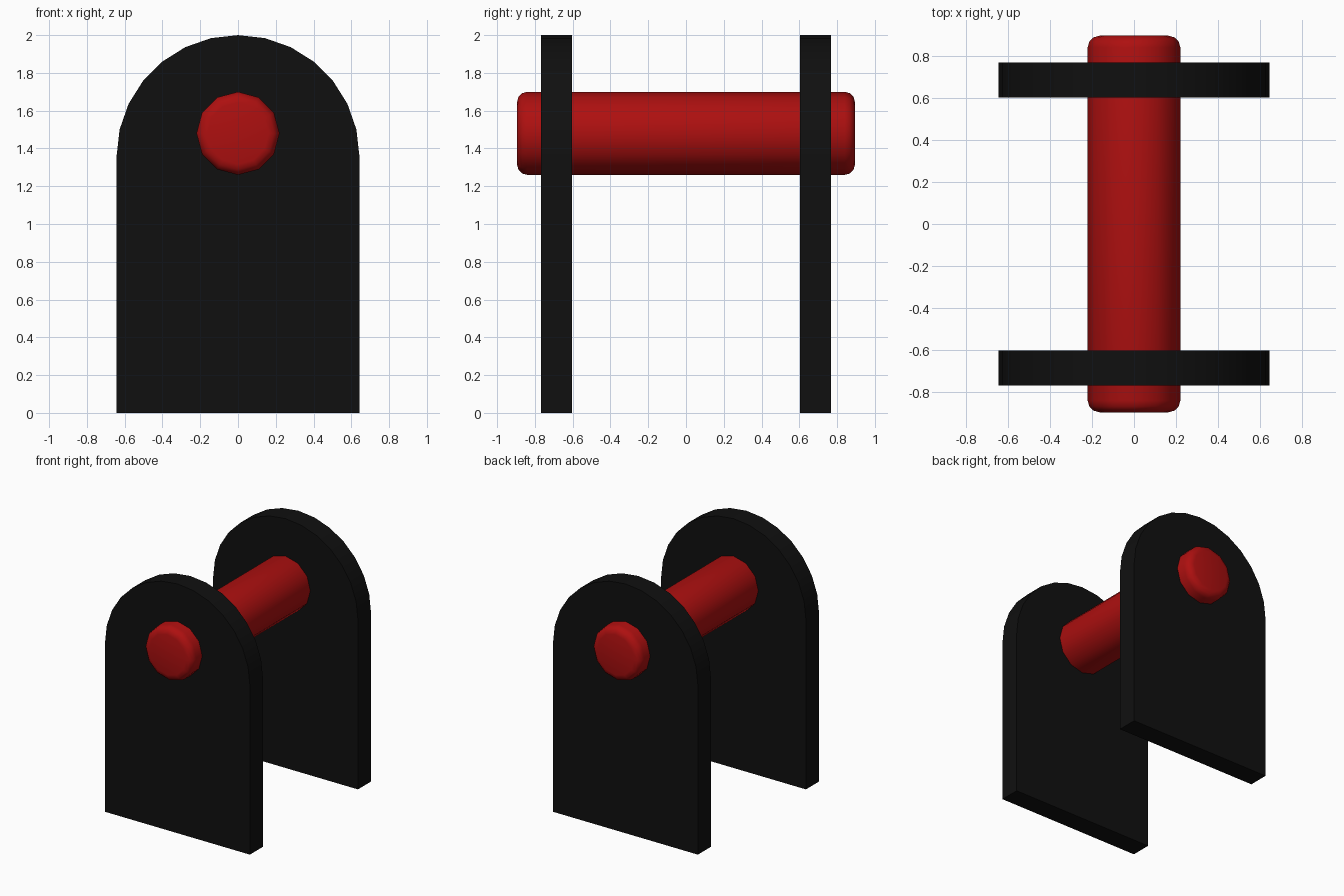
import bpy, bmesh
from math import sin, cos, pi, radians
from mathutils import Matrix

if "Cube" in bpy.data.objects:
    bpy.data.objects.remove(bpy.data.objects["Cube"], do_unlink=True)


def make_material(name, color):
    mat = bpy.data.materials.new(name)
    mat.use_nodes = True
    mat.diffuse_color = color
    mat.node_tree.nodes["Principled BSDF"].inputs["Base Color"].default_value = color
    return mat


def make_object(name, bm, mat):
    bmesh.ops.recalc_face_normals(bm, faces=bm.faces)
    mesh = bpy.data.meshes.new(name)
    bm.to_mesh(mesh)
    bm.free()
    mesh.materials.append(mat)
    obj = bpy.data.objects.new(name, mesh)
    bpy.context.collection.objects.link(obj)
    bpy.ops.object.select_all(action='DESELECT')
    obj.select_set(True)
    bpy.context.view_layer.objects.active = obj
    bpy.ops.object.shade_smooth_by_angle(angle=radians(40))
    return obj


black = make_material("black", (0.005, 0.005, 0.005, 1))
red = make_material("red", (0.42, 0.005, 0.005, 1))


# Upright plate: straight sides with a half-round top
def arched_plate(name, y, radius=0.643, thickness=0.165, segments=14):
    spring = 2 - radius
    outline = [(-radius, 0), (radius, 0)]
    for i in range(segments + 1):
        a = pi * i / segments
        outline.append((radius * cos(a), spring + radius * sin(a)))
    bm = bmesh.new()
    face = bm.faces.new([bm.verts.new((x, y - thickness / 2, z)) for x, z in outline])
    ext = bmesh.ops.extrude_face_region(bm, geom=[face], use_keep_orig=True)
    moved = [g for g in ext["geom"] if isinstance(g, bmesh.types.BMVert)]
    bmesh.ops.translate(bm, verts=moved, vec=(0, thickness, 0))
    return make_object(name, bm, black)


arched_plate("front_plate", -0.685)
arched_plate("back_plate", 0.685)

# Cross pin with rounded end rims
bm = bmesh.new()
bmesh.ops.create_cone(bm, cap_ends=True, segments=12, radius1=0.22, radius2=0.22, depth=1.79)
rims = [e for e in bm.edges if abs(e.verts[0].co.z - e.verts[1].co.z) < 0.001]
bmesh.ops.bevel(bm, geom=rims, offset=0.055, segments=3, profile=0.5, affect='EDGES')
bmesh.ops.transform(bm, verts=bm.verts,
                    matrix=Matrix.Translation((0, 0, 1.48)) @ Matrix.Rotation(pi / 2, 4, 'X'))
make_object("cross_pin", bm, red)
